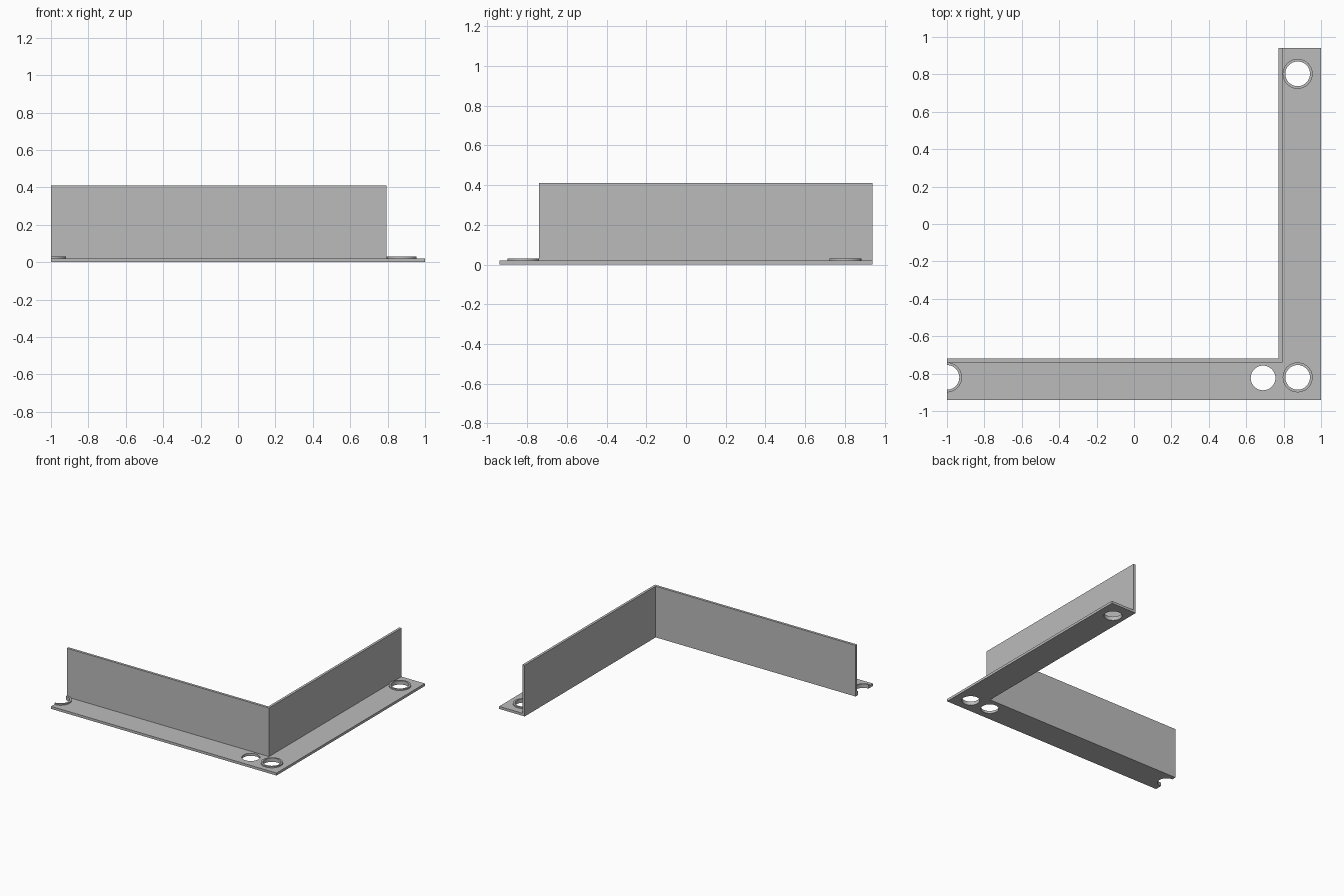
import bpy, bmesh
from math import pi, sin, cos

cube = bpy.data.objects.get("Cube")
if cube:
    bpy.data.objects.remove(cube, do_unlink=True)

grey = bpy.data.materials.new("plain grey")
grey.use_nodes = True
grey.diffuse_color = (0.5, 0.5, 0.5, 1)
grey.node_tree.nodes["Principled BSDF"].inputs["Base Color"].default_value = (0.5, 0.5, 0.5, 1)

X, Y = 1.0, 0.94               # half extents
WX, WY, T = 0.793, -0.74, 0.02  # outer wall faces and sheet thickness
HOLE_R, RING_R = 0.066, 0.08


def extrude(name, outline, z0, z1):
    """Solid made by raising a counter-clockwise outline from z0 to z1."""
    bm = bmesh.new()
    face = bm.faces.new([bm.verts.new((x, y, z0)) for x, y in outline])
    top = bmesh.ops.extrude_face_region(bm, geom=[face])["geom"]
    for v in top:
        if isinstance(v, bmesh.types.BMVert):
            v.co.z = z1
    bmesh.ops.recalc_face_normals(bm, faces=bm.faces[:])
    mesh = bpy.data.meshes.new(name)
    bm.to_mesh(mesh)
    bm.free()
    mesh.materials.append(grey)
    obj = bpy.data.objects.new(name, mesh)
    bpy.context.collection.objects.link(obj)
    return obj


def arc(cx, cy, r, start=0, sweep=2 * pi, n=48):
    count = n if sweep >= 2 * pi else n + 1
    return [(cx + r * cos(start + sweep * i / n), cy + r * sin(start + sweep * i / n))
            for i in range(count)]


def drill(obj, centres):
    """Cut round holes through a part."""
    for cx, cy in centres:
        cutter = extrude("hole_cutter", arc(cx, cy, HOLE_R), -0.1, 0.1)
        cutter.hide_render = True
        mod = obj.modifiers.new("hole", "BOOLEAN")
        mod.operation, mod.solver, mod.object = "DIFFERENCE", "EXACT", cutter
        bpy.context.view_layer.objects.active = obj
        bpy.ops.object.modifier_apply(modifier=mod.name)
        bpy.data.objects.remove(cutter, do_unlink=True)


def smooth(obj):
    bpy.ops.object.select_all(action="DESELECT")
    obj.select_set(True)
    bpy.context.view_layer.objects.active = obj
    bpy.ops.object.shade_smooth_by_angle(angle=0.5)


back_hole, corner_hole = (0.875, 0.803), (0.875, -0.82)
end_hole, plain_hole = (-X, -0.82), (0.69, -0.823)

# Flat L-shaped flange with its four holes
flange = extrude("base_flange", [(-X, -Y), (X, -Y), (X, Y), (WX, Y), (WX, WY), (-X, WY)], 0, T)
drill(flange, [back_hole, corner_hole, end_hole, plain_hole])
smooth(flange)

# Upright L-shaped wall along the inner edge
extrude("upright_wall", [(-X, WY), (WX, WY), (WX, Y), (WX - T, Y),
                         (WX - T, WY + T), (-X, WY + T)], 0, 0.41)

# Raised rims round three of the holes; the end one is cut in half
for name, centre, start, sweep in (("back_hole_rim", back_hole, 0, 2 * pi),
                                   ("corner_hole_rim", corner_hole, 0, 2 * pi),
                                   ("end_hole_rim", end_hole, -pi / 2, pi)):
    rim = extrude(name, arc(*centre, RING_R, start, sweep), T, 0.03)
    drill(rim, [centre])
    smooth(rim)
